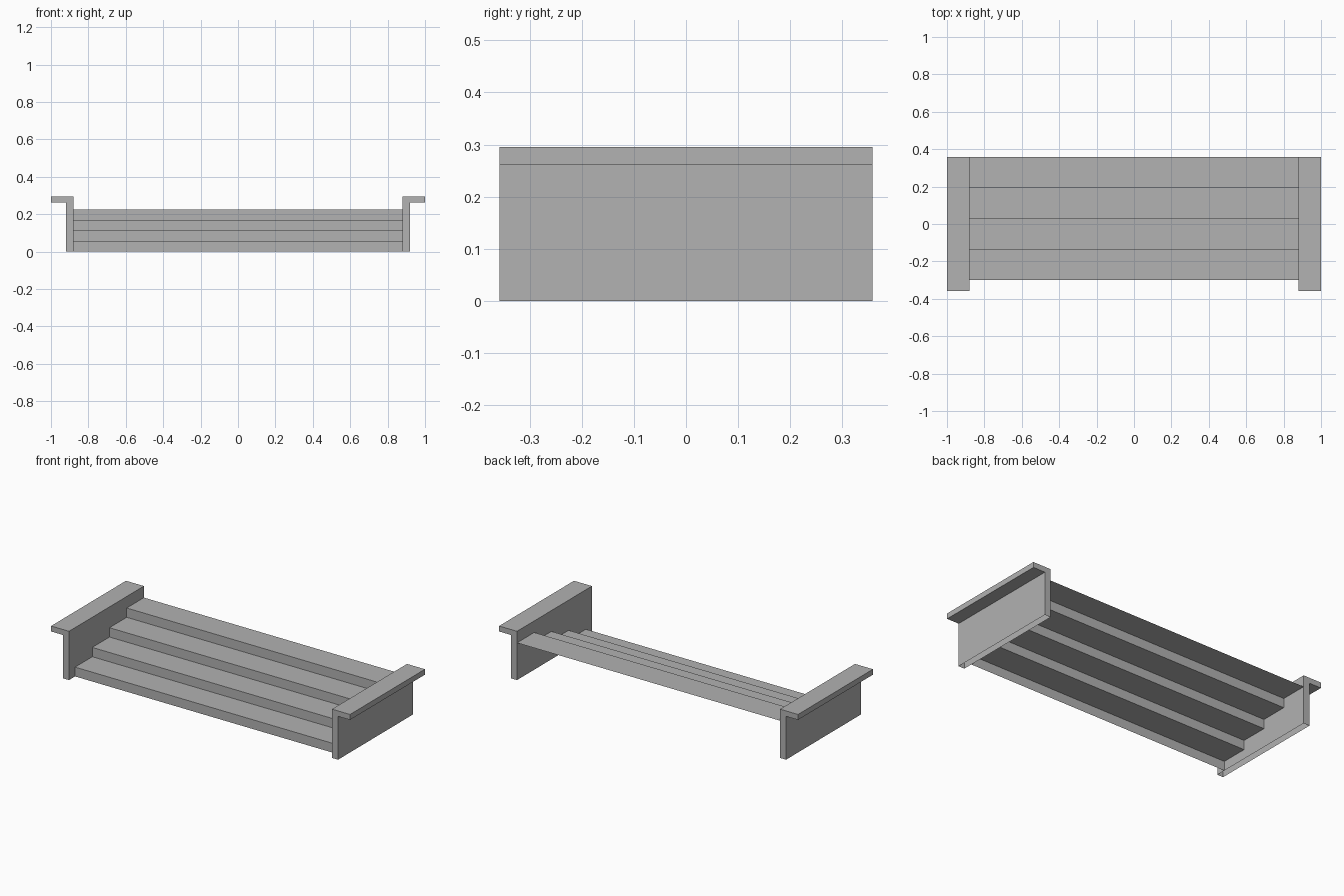
import bpy
import bmesh

default_cube = bpy.data.objects.get("Cube")
if default_cube:
    bpy.data.objects.remove(default_cube, do_unlink=True)

HALF_DEPTH = 0.358
INNER_X = 0.88

# One plain grey for everything
grey = bpy.data.materials.new("plain_grey")
grey.use_nodes = True
colour = (0.445, 0.445, 0.445, 1)
grey.diffuse_color = colour
grey.node_tree.nodes["Principled BSDF"].inputs["Base Color"].default_value = colour


def add_object(name, bm):
    mesh = bpy.data.meshes.new(name)
    bm.to_mesh(mesh)
    bm.free()
    mesh.materials.append(grey)
    obj = bpy.data.objects.new(name, mesh)
    bpy.context.collection.objects.link(obj)
    return obj


def side_support(name, side):
    """Hollow upright panel with an outward flange, open underneath."""
    profile = [(INNER_X, 0), (0.92, 0), (0.92, 0.262),
               (1, 0.262), (1, 0.295), (INNER_X, 0.295)]
    bm = bmesh.new()
    front = bm.faces.new([bm.verts.new((side * x, -HALF_DEPTH, z)) for x, z in profile])
    swept = bmesh.ops.extrude_face_region(bm, geom=[front], use_keep_orig=True)
    moved = [v for v in swept["geom"] if isinstance(v, bmesh.types.BMVert)]
    bmesh.ops.translate(bm, verts=moved, vec=(0, 2 * HALF_DEPTH, 0))
    bmesh.ops.recalc_face_normals(bm, faces=bm.faces)
    # Leave the foot of the panel open
    foot = [f for f in bm.faces if all(v.co.z < 0.001 for v in f.verts)]
    bmesh.ops.delete(bm, geom=foot, context="FACES")
    return add_object(name, bm)


def stepped_sheet(name, steps=4, rise=0.0563, run=0.1645):
    """Thin sheet folded into risers and treads."""
    y = HALF_DEPTH - steps * run
    path = [(y, 0)]
    for i in range(steps):
        z = (i + 1) * rise
        path += [(y + i * run, z), (y + (i + 1) * run, z)]
    bm = bmesh.new()
    rows = [[bm.verts.new((x, py, pz)) for x in (-INNER_X, INNER_X)] for py, pz in path]
    for low, high in zip(rows, rows[1:]):
        bm.faces.new((low[0], low[1], high[1], high[0]))
    return add_object(name, bm)


side_support("left_support", 1)
side_support("right_support", -1)
stepped_sheet("stepped_shelf")
